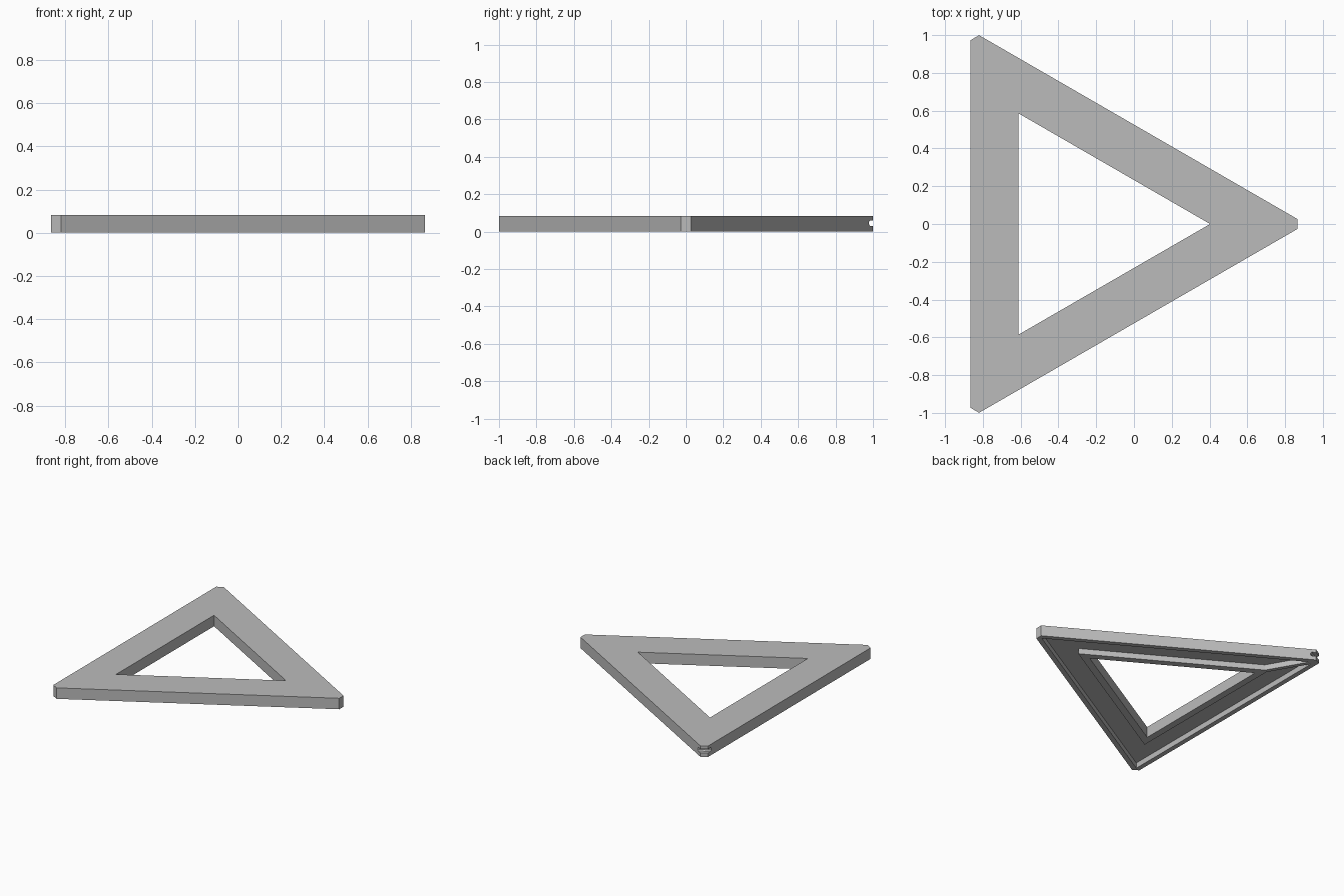
import bpy, bmesh
from math import sin, cos, pi, radians
from mathutils import Matrix, Vector

if "Cube" in bpy.data.objects:
    bpy.data.objects.remove(bpy.data.objects["Cube"])

CX = -0.273              # triangle centre on x
HEIGHT = 0.083
TIP = radians(120)       # direction of the notched corner

grey = bpy.data.materials.new("plain grey")
grey.use_nodes = True
grey.diffuse_color = (0.5, 0.5, 0.5, 1)
grey.node_tree.nodes["Principled BSDF"].inputs["Base Color"].default_value = (0.5, 0.5, 0.5, 1)


def new_object(name, bm):
    bmesh.ops.recalc_face_normals(bm, faces=bm.faces)
    mesh = bpy.data.meshes.new(name)
    bm.to_mesh(mesh)
    bm.free()
    mesh.materials.append(grey)
    obj = bpy.data.objects.new(name, mesh)
    bpy.context.collection.objects.link(obj)
    return obj


def triangle_prism(name, inradius, z0, z1, chop=0.0):
    """Equilateral prism; chop is the length cut off each corner."""
    bm = bmesh.new()
    half = chop * 0.577
    ring = []
    for k in range(3):
        a = k * 2 * pi / 3
        out, side = Vector((cos(a), sin(a), 0)), Vector((-sin(a), cos(a), 0))
        base = Vector((CX, 0, z0)) + out * (2 * inradius - chop)
        for s in ((-1, 1) if chop else (0,)):
            ring.append(bm.verts.new(base + side * half * s))
    face = bm.faces.new(ring)
    top = bmesh.ops.extrude_face_region(bm, geom=[face])["geom"]
    verts = [g for g in top if isinstance(g, bmesh.types.BMVert)]
    bmesh.ops.translate(bm, verts=verts, vec=(0, 0, z1 - z0))
    return new_object(name, bm)


def corner_box(name, distance, size, z, bevel=0.0):
    """Box on the line from the centre to the notched corner."""
    bm = bmesh.new()
    place = (Matrix.Translation((CX, 0, z)) @ Matrix.Rotation(TIP, 4, 'Z')
             @ Matrix.Translation((distance, 0, 0)) @ Matrix.Diagonal((*size, 1)))
    bmesh.ops.create_cube(bm, size=1, matrix=place)
    if bevel:
        side = Vector((-sin(TIP), cos(TIP), 0))
        edges = [e for e in bm.edges
                 if abs((e.verts[0].co - e.verts[1].co).normalized().dot(side)) > 0.9]
        bmesh.ops.bevel(bm, geom=edges, offset=bevel, segments=1, affect='EDGES')
    return new_object(name, bm)


def cut(target, cutter):
    mod = target.modifiers.new("cut", 'BOOLEAN')
    mod.operation, mod.solver, mod.object = 'DIFFERENCE', 'EXACT', cutter
    bpy.context.view_layer.update()
    result = bpy.data.meshes.new_from_object(
        target.evaluated_get(bpy.context.evaluated_depsgraph_get()))
    target.modifiers.clear()
    target.data = result
    bpy.data.objects.remove(cutter)


# Frame with clipped corners and a triangular opening
frame = triangle_prism("triangular_frame", 0.592, 0, HEIGHT, chop=0.045)
cut(frame, triangle_prism("opening_cutter", 0.338, -0.1, 0.2))

# Hollow underside, leaving both rims and a rib at the notched corner
pocket = triangle_prism("pocket_cutter", 0.556, -0.05, 0.042)
cut(pocket, triangle_prism("inner_rim_keeper", 0.390, -0.1, 0.2))
cut(pocket, corner_box("rib_keeper", 0.95, (0.6, 0.03, 0.4), 0))
cut(frame, pocket)

# Horizontal groove across the clipped corner
tip = 2 * 0.592 - 0.045
cut(frame, corner_box("groove_cutter", tip, (0.07, 0.3, 0.03), 0.045, bevel=0.008))
